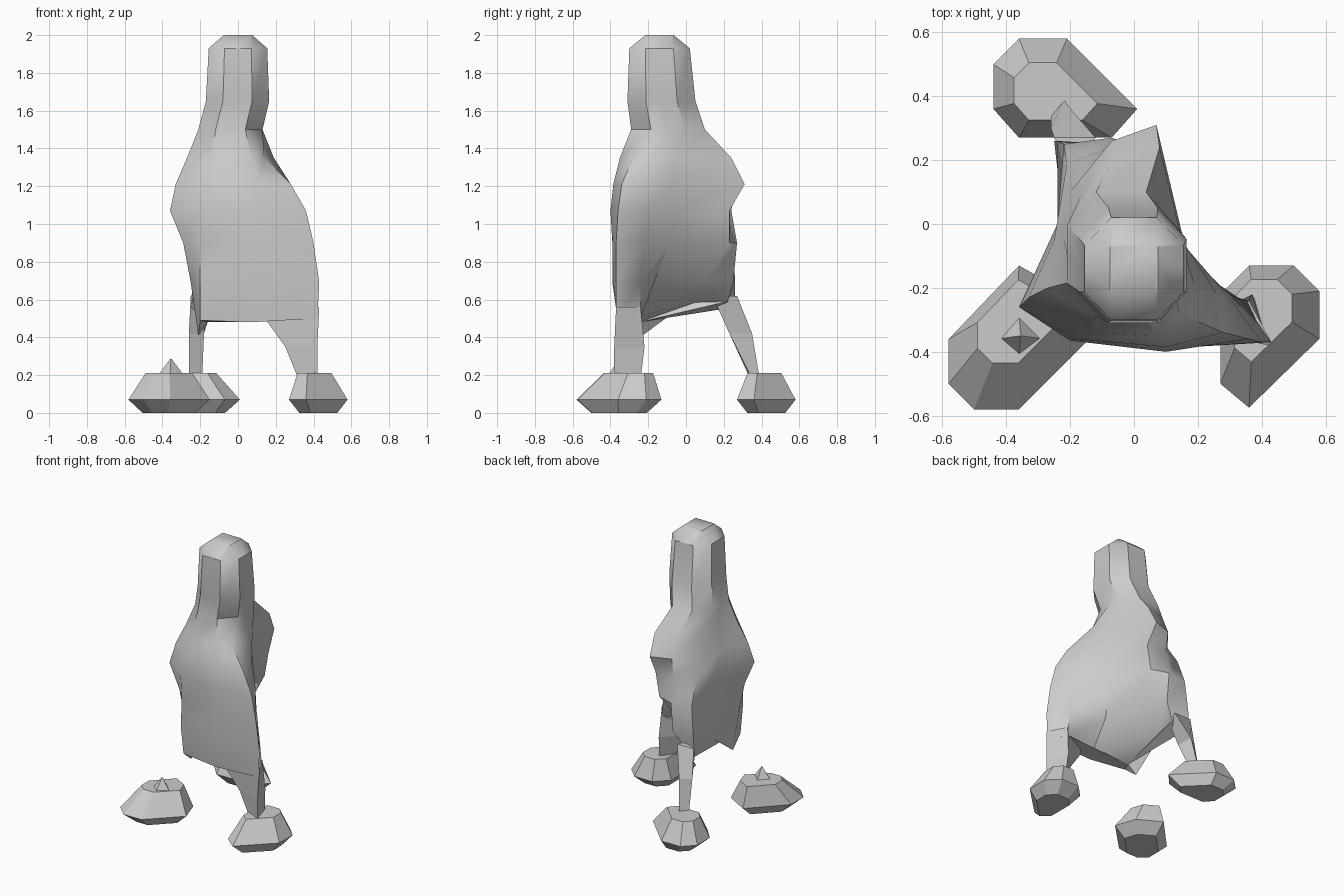
import bpy
import math

cube = bpy.data.objects.get("Cube")
if cube:
    bpy.data.objects.remove(cube, do_unlink=True)

grey = bpy.data.materials.new("plain_grey")
grey.use_nodes = True
shade = (0.6, 0.6, 0.6, 1)
grey.diffuse_color = shade
grey.node_tree.nodes["Principled BSDF"].inputs["Base Color"].default_value = shade


def loft(name, rings, tip=None, smooth=False):
    """Skin rings of points listed from bottom to top; tip closes the underside as a fan."""
    count = len(rings[0])
    verts = [point for ring in rings for point in ring]
    faces = []
    for level in range(len(rings) - 1):
        base = level * count
        for i in range(count):
            j = (i + 1) % count
            faces.append((base + i, base + j, base + count + j, base + count + i))
    faces.append(tuple(range(len(verts) - count, len(verts))))
    if tip:
        verts.append(tip)
        faces += [((i + 1) % count, i, len(verts) - 1) for i in range(count)]
    else:
        faces.append(tuple(reversed(range(count))))
    mesh = bpy.data.meshes.new(name)
    mesh.from_pydata(verts, [], faces)
    mesh.materials.append(grey)
    obj = bpy.data.objects.new(name, mesh)
    bpy.context.collection.objects.link(obj)
    if smooth:
        bpy.ops.object.select_all(action="DESELECT")
        obj.select_set(True)
        bpy.context.view_layer.objects.active = obj
        bpy.ops.object.shade_smooth_by_angle(angle=math.radians(40))


def flat(outline, z):
    return [(x, y, z) for x, y in outline]


def octagon(left, right, front, back, z, chamfer=0.27):
    """Chamfered rectangle with an extra point in the middle of each side wall."""
    dx, dy = (right - left) * chamfer, (back - front) * chamfer
    middle = (front + back) / 2
    outline = [(right, front + dy), (right, middle), (right, back - dy),
               (right - dx, back), (left + dx, back),
               (left, back - dy), (left, middle), (left, front + dy),
               (left + dx, front), (right - dx, front)]
    return flat(outline, z)


def shrink(outline, factor, z, shift=(0, 0)):
    """Scale an outline about the middle of its bounds, then slide it sideways."""
    xs, ys = zip(*outline)
    cx, cy = (min(xs) + max(xs)) / 2, (min(ys) + max(ys)) / 2
    return [(cx + (x - cx) * factor + shift[0], cy + (y - cy) * factor + shift[1], z)
            for x, y in outline]


# Body: ragged hem, then three-cornered rings, then the octagonal neck and head.
# The hollow back wall sweeps down and forward to meet the front hem.
hem = [(.42, -.37, .5), (.36, -.24, .5), (.08, -.34, .49), (-.17, .05, .585),
       (-.14, .22, .59), (-.25, .26, .56), (-.21, 0, .58), (-.21, -.23, .41),
       (-.2, -.33, .49), (.07, -.36, .48)]
thigh = [(.43, -.37), (.34, -.24), (.1, -.17), (-.04, .1), (-.07, .25),
         (-.24, .26), (-.22, 0), (-.25, -.24), (-.2, -.36), (.1, -.39)]
waist = [(.4, -.37), (.3, -.22), (.12, -.09), (.05, .23), (-.07, .27),
         (-.22, .25), (-.24, 0), (-.29, -.25), (-.2, -.35), (.1, -.39)]
chest = [(.36, -.36), (.29, -.22), (.14, -.07), (.08, .23), (-.07, .24),
         (-.21, .19), (-.24, 0), (-.36, -.26), (-.2, -.365), (.1, -.4)]
shoulder = [(.28, -.34), (.26, -.22), (.16, -.07), (.07, .31), (-.07, .26),
            (-.2, .1), (-.25, -.05), (-.33, -.23), (-.18, -.36), (.1, -.385)]
collar = [(.14, -.28), (.19, -.19), (.15, -.05), (.08, .24), (-.07, .2),
          (-.17, .08), (-.22, -.05), (-.27, -.2), (-.14, -.34), (.07, -.35)]
loft("body", [
    hem, flat(thigh, .69), flat(waist, .9), flat(chest, 1.07), flat(shoulder, 1.21),
    flat(collar, 1.35),
    octagon(-.21, .13, -.29, .1, 1.5),
    octagon(-.17, .165, -.31, .05, 1.65),
    octagon(-.155, .155, -.3, .02, 1.93),
    octagon(-.075, .075, -.215, -.065, 2, .05),
], tip=(-.16, -.25, .48), smooth=True)

# Legs: thin blades running from the hem into two of the feet
loft("left_leg", [
    flat([(.42, -.38), (.38, -.24), (.32, -.33)], .18),
    flat([(.42, -.38), (.37, -.22), (.25, -.34)], .35),
    flat([(.43, -.37), (.36, -.24), (.1, -.36)], .56),
])
loft("back_leg", [
    flat([(-.19, .35), (-.22, .39), (-.26, .34)], .18),
    flat([(-.18, .23), (-.19, .35), (-.26, .3)], .42),
    flat([(-.18, .14), (-.12, .27), (-.25, .27)], .62),
])

# Feet: faceted pebbles, widest just above the ground, with off-centre tops
feet = {
    "left_foot": ((-.02, .05), [(.58, -.36), (.58, -.21), (.5, -.13), (.36, -.13),
                                (.27, -.22), (.27, -.5), (.36, -.575)]),
    "back_foot": ((-.03, -.01), [(.01, .36), (-.21, .58), (-.36, .58), (-.44, .5),
                                 (-.44, .36), (-.36, .27), (-.07, .27)]),
    "right_foot": ((0, .05), [(-.15, -.37), (-.2, -.22), (-.36, -.13), (-.58, -.36),
                              (-.58, -.5), (-.5, -.58), (-.36, -.58)]),
}
for name, (shift, outline) in feet.items():
    loft(name, [shrink(outline, .65, 0), flat(outline, .07),
                shrink(outline, .58, .21, shift)])

# Stump: the small peak left on the foot without a leg
stump = [(-.28, -.36), (-.36, -.28), (-.43, -.36), (-.36, -.42)]
loft("stump", [flat(stump, .19), shrink(stump, .05, .285)])
